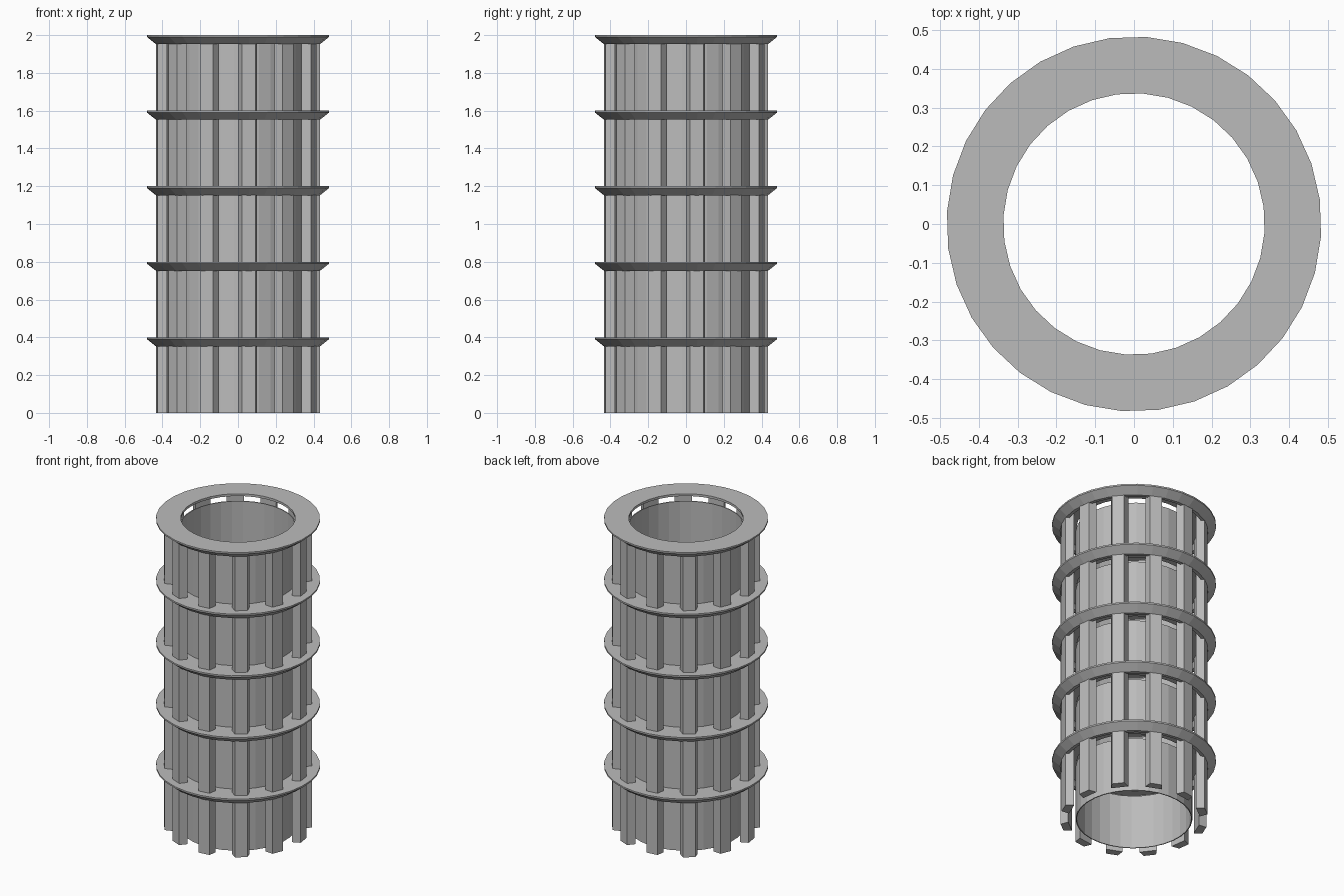
import bpy, bmesh
from math import radians, sin, cos, tau

cube = bpy.data.objects.get("Cube")
if cube:
    bpy.data.objects.remove(cube, do_unlink=True)

TIERS, TIER_H = 5, 0.4
SIDES, COLUMNS = 32, 12
TWIST = radians(7.5)

grey = bpy.data.materials.new("stone grey")
grey.use_nodes = True
colour = (0.5, 0.5, 0.5, 1)
grey.diffuse_color = colour
grey.node_tree.nodes["Principled BSDF"].inputs["Base Color"].default_value = colour


def make_object(name, bm, z):
    bmesh.ops.recalc_face_normals(bm, faces=bm.faces)
    mesh = bpy.data.meshes.new(name)
    bm.to_mesh(mesh)
    bm.free()
    mesh.materials.append(grey)
    obj = bpy.data.objects.new(name, mesh)
    obj.location.z = z
    bpy.context.collection.objects.link(obj)


def lathe(name, profile, z):
    """Sweep a closed (radius, height) profile round the vertical axis."""
    bm = bmesh.new()
    rings = []
    for i in range(SIDES):
        a = TWIST + tau * i / SIDES
        rings.append([bm.verts.new((r * cos(a), r * sin(a), h)) for r, h in profile])
    n = len(profile)
    for i in range(SIDES):
        here, there = rings[i], rings[(i + 1) % SIDES]
        for j in range(n):
            k = (j + 1) % n
            bm.faces.new((here[j], there[j], there[k], here[k]))
    make_object(name, bm, z)


def columns(name, z, height):
    """Ring of wedge-shaped posts, narrower on the outside."""
    section = [(0.385, -0.052), (0.434, -0.037), (0.434, 0.037), (0.385, 0.052)]
    bm = bmesh.new()
    for i in range(COLUMNS):
        a = TWIST + tau * i / COLUMNS
        base = [bm.verts.new((r * cos(a) - t * sin(a), r * sin(a) + t * cos(a), 0))
                for r, t in section]
        face = bm.faces.new(base)
        top = bmesh.ops.extrude_face_region(bm, geom=[face])["geom"]
        bmesh.ops.translate(bm, vec=(0, 0, height),
                            verts=[v for v in top if isinstance(v, bmesh.types.BMVert)])
    make_object(name, bm, z)


# Thin inner drum, and a ledge with a bevelled, downturned rim
wall = [(0.337, 0), (0.343, 0), (0.343, 0.352), (0.337, 0.352)]
ledge = [(0.337, 0.4), (0.483, 0.4), (0.483, 0.39), (0.435, 0.352),
         (0.415, 0.352), (0.405, 0.385), (0.337, 0.385)]

for tier in range(TIERS):
    z = tier * TIER_H
    lathe(f"inner_wall_{tier + 1}", wall, z)
    columns(f"columns_{tier + 1}", z, 0.387)
    lathe(f"ledge_{tier + 1}", ledge, z)
